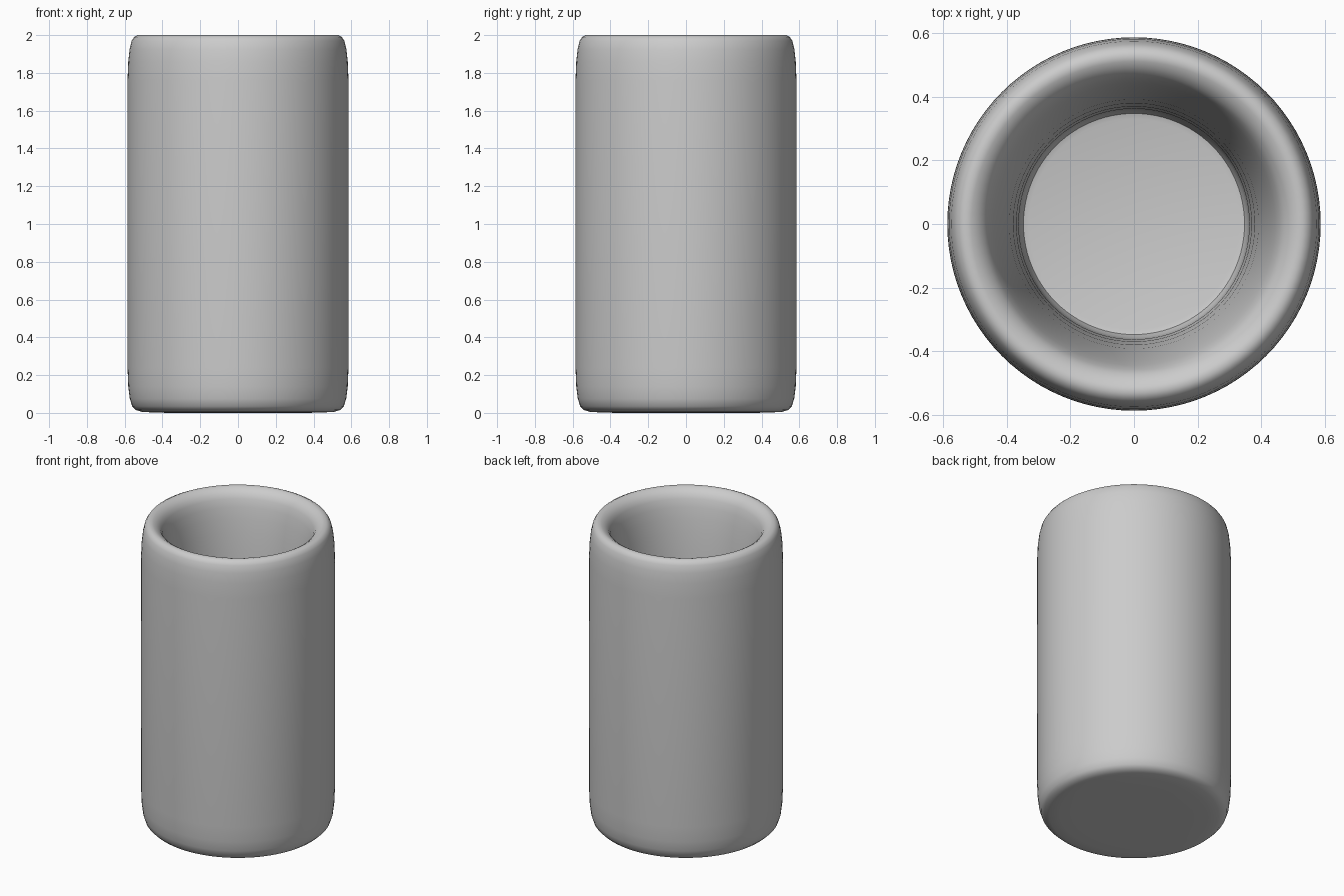
import bpy, bmesh, math

if "Cube" in bpy.data.objects:
    bpy.data.objects.remove(bpy.data.objects["Cube"])

SIDES = 96

# Half section of the cup: underside, outer wall, rounded lip, tapering bore, floor
profile = [
    (0.36, 0.0), (0.45, 0.002), (0.51, 0.006), (0.54, 0.015), (0.56, 0.035),
    (0.573, 0.075), (0.581, 0.14), (0.585, 0.24),
    (0.586, 1.0),
    (0.585, 1.76), (0.581, 1.86), (0.574, 1.925), (0.563, 1.97), (0.55, 1.99),
    (0.53, 2.0), (0.51, 1.996), (0.49, 1.984), (0.472, 1.968), (0.457, 1.94),
    (0.443, 1.89), (0.43, 1.82), (0.417, 1.73), (0.404, 1.61), (0.391, 1.45),
    (0.379, 1.25), (0.369, 1.0), (0.362, 0.7), (0.36, 0.3),
    (0.356, 0.23), (0.347, 0.205), (0.33, 0.2),
]

# Revolve the section and cap the underside and inner floor
bm = bmesh.new()
rings = []
for r, z in profile:
    rings.append([bm.verts.new((r * math.cos(2 * math.pi * i / SIDES),
                                r * math.sin(2 * math.pi * i / SIDES), z))
                  for i in range(SIDES)])
for a, b in zip(rings, rings[1:]):
    for i in range(SIDES):
        j = (i + 1) % SIDES
        bm.faces.new((a[i], a[j], b[j], b[i]))
bm.faces.new(rings[0][::-1])
bm.faces.new(rings[-1])
bmesh.ops.recalc_face_normals(bm, faces=bm.faces)

mesh = bpy.data.meshes.new("cup")
bm.to_mesh(mesh)
bm.free()
cup = bpy.data.objects.new("cup", mesh)
bpy.context.collection.objects.link(cup)

# Smooth shading all over
bpy.context.view_layer.objects.active = cup
cup.select_set(True)
bpy.ops.object.shade_smooth_by_angle(angle=math.radians(50))
